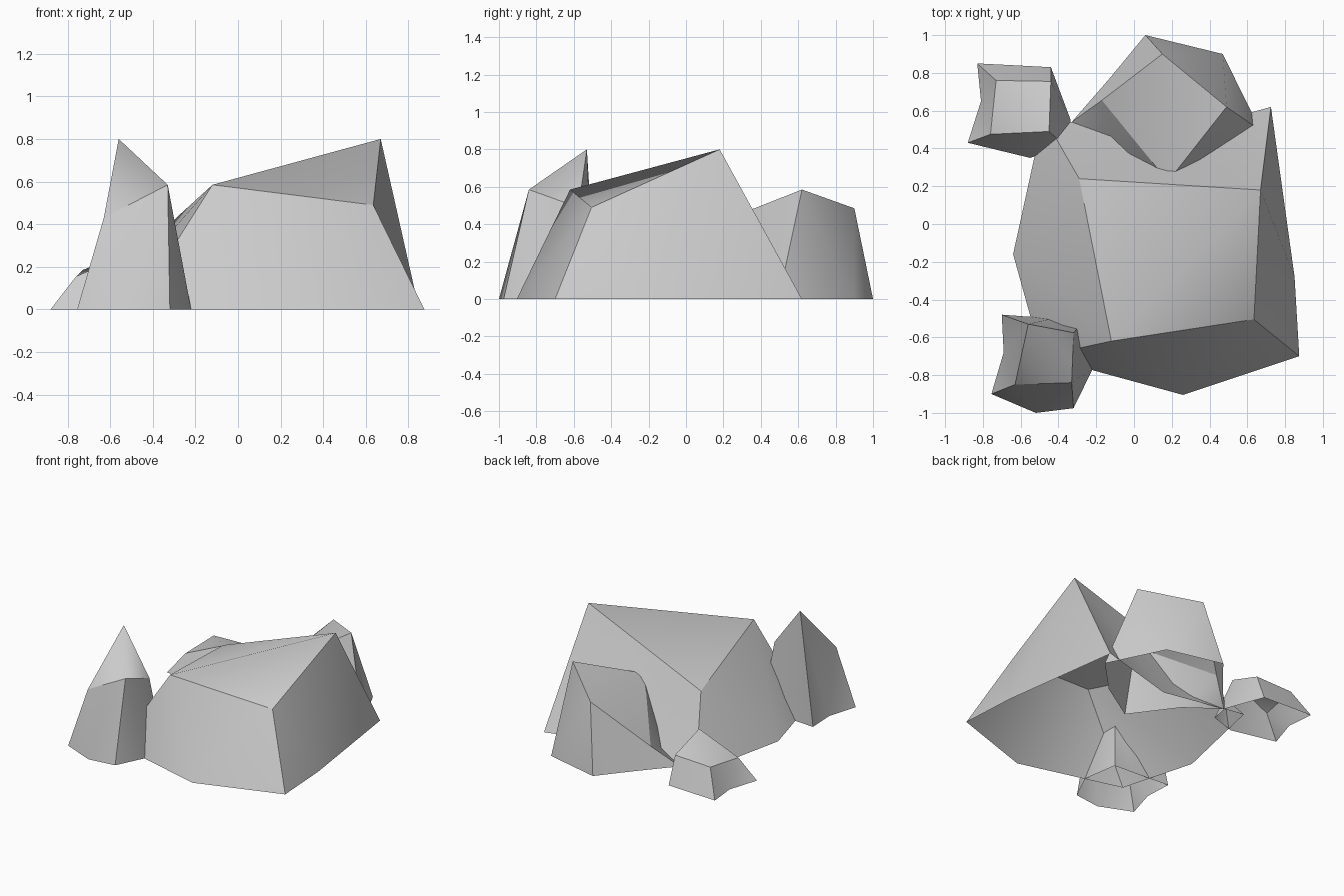
import bpy
import bmesh

if "Cube" in bpy.data.objects:
    bpy.data.objects.remove(bpy.data.objects["Cube"])

stone = bpy.data.materials.new("grey stone")
stone.diffuse_color = (0.6, 0.6, 0.6, 1.0)
stone.use_nodes = True
stone.node_tree.nodes["Principled BSDF"].inputs["Base Color"].default_value = stone.diffuse_color


def rock(name, base, top):
    """Open-bottomed boulder: 8 base points (corner, midpoint, ...) rising to 4 top
    points, both counter-clockwise from the front left corner."""
    bm = bmesh.new()
    b = [bm.verts.new((x, y, 0)) for x, y in base]
    t = [bm.verts.new(p) for p in top]
    # each side is a fan around the midpoint of its base edge
    for i in range(4):
        j = (i + 1) % 4
        c0, mid, c1 = b[2 * i], b[2 * i + 1], b[2 * j]
        bm.faces.new((c0, mid, t[i]))
        bm.faces.new((mid, t[j], t[i]))
        bm.faces.new((mid, c1, t[j]))
    # slanted cap, folded along the higher diagonal
    k = 0 if top[0][2] + top[2][2] > top[1][2] + top[3][2] else 1
    q = t[k:] + t[:k]
    bm.faces.new((q[0], q[1], q[2]))
    bm.faces.new((q[0], q[2], q[3]))
    # soft shading inside each side, hard rim and hard corner edges
    for f in bm.faces:
        f.smooth = True
    for i in range(4):
        for pair in ((t[i], t[(i + 1) % 4]), (t[i], b[2 * i])):
            bm.edges.get(pair).smooth = False
    mesh = bpy.data.meshes.new(name)
    bm.to_mesh(mesh)
    bm.free()
    mesh.materials.append(stone)
    obj = bpy.data.objects.new(name, mesh)
    bpy.context.collection.objects.link(obj)
    return obj


# large central boulder
rock("main_boulder",
     [(-.49, -.70), (.26, -.905), (.875, -.70), (.85, -.28),
      (.725, .62), (.12, .45), (-.48, .57), (-.64, -.16)],
     [(-.12, -.62, .585), (.635, -.505, .49), (.67, .18, .80), (-.29, .24, .43)])

# tall pointed rock at the front left
rock("pointed_rock",
     [(-.755, -.90), (-.52, -1.0), (-.32, -.975), (-.22, -.77),
      (-.26, -.51), (-.43, -.50), (-.70, -.48), (-.69, -.68)],
     [(-.63, -.85, .43), (-.33, -.84, .585), (-.32, -.575, .49), (-.56, -.53, .80)])

# small low rock at the back left
rock("small_rock",
     [(-.88, .43), (-.55, .35), (-.36, .41), (-.335, .55),
      (-.44, .83), (-.63, .84), (-.83, .85), (-.81, .65)],
     [(-.76, .475, .155), (-.45, .49, .29), (-.44, .755, .195), (-.73, .76, .185)])

# leaning rock behind the boulder, turned cornerwise
rock("back_rock",
     [(-.33, .54), (-.10, .37), (.13, .06), (.43, .25),
      (.67, .495), (.47, .90), (.06, 1.0), (-.13, .77)],
     [(-.17, .655, .15), (.18, .226, .43), (.49, .62, .585), (.15, .90, .485)])
